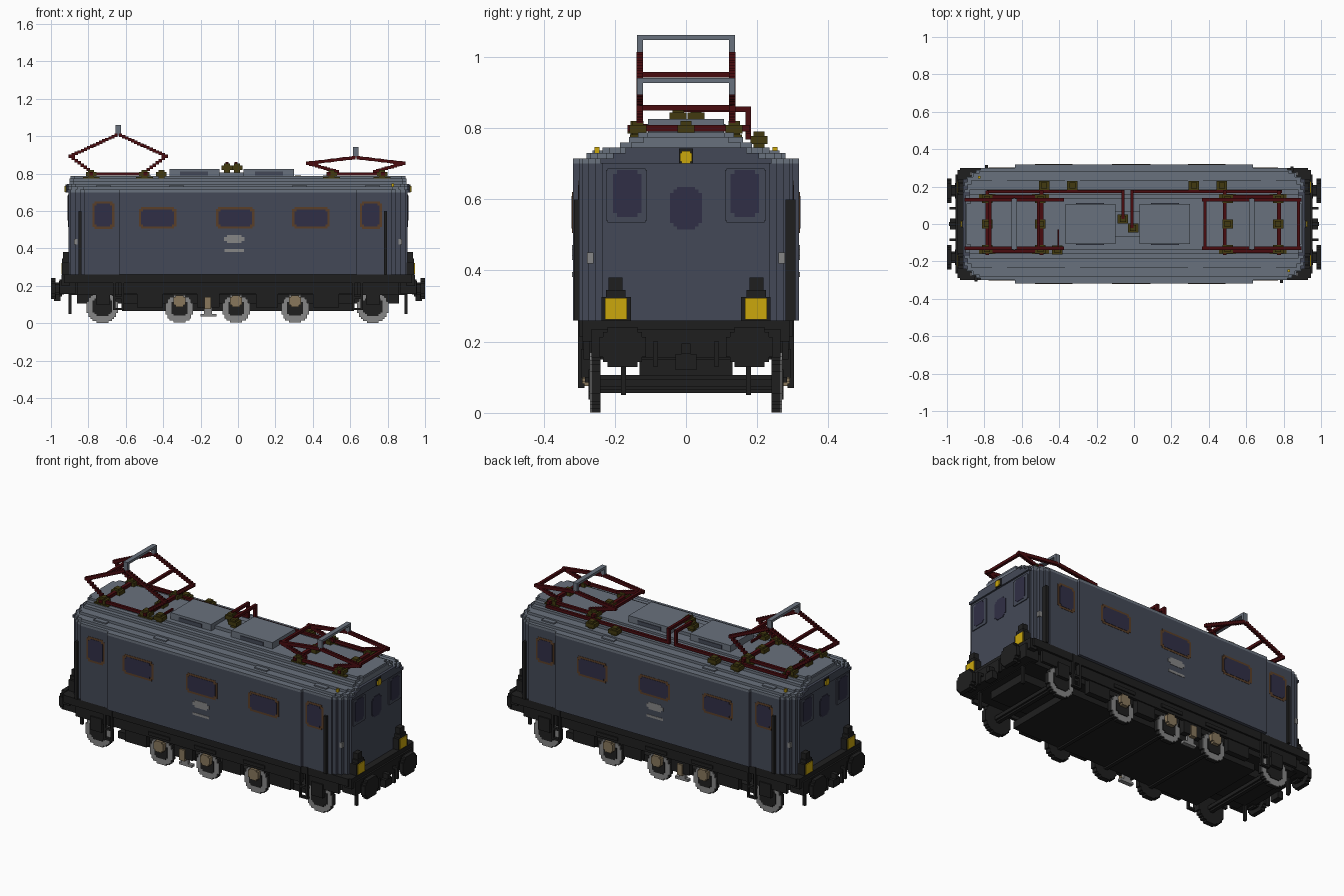
import bpy, bmesh, math

old = bpy.data.objects.get("Cube")
if old:
    bpy.data.objects.remove(old, do_unlink=True)


def material(name, r, g, b):
    lin = [((c / 255 + 0.055) / 1.055) ** 2.4 if c > 10 else c / 255 / 12.92 for c in (r, g, b)]
    m = bpy.data.materials.new(name)
    m.use_nodes = True
    m.diffuse_color = (*lin, 1)
    m.node_tree.nodes["Principled BSDF"].inputs["Base Color"].default_value = (*lin, 1)
    return m


BODY = material("slate body", 68, 73, 87)
ROOF = material("roof grey", 105, 113, 125)
BLACK = material("frame black", 31, 31, 31)
GLASS = material("window glass", 48, 47, 70)
BROWN = material("window frame brown", 90, 63, 40)
YELLOW = material("lamp yellow", 203, 167, 12)
RED = material("conductor red", 72, 11, 15)
OLIVE = material("insulator olive", 66, 58, 16)
SILVER = material("steel grey", 134, 134, 134)
TAN = material("hub tan", 136, 119, 92)


# A piece is a pair of matching rings of points, bridged and capped
def prism(poly, axis, a, b, c=(0, 0)):
    def put(p, d):
        u, v = p[0] + c[0], p[1] + c[1]
        return {"x": (d, u, v), "y": (u, d, v), "z": (u, v, d)}[axis]
    return [put(p, a) for p in poly], [put(p, b) for p in poly]


def box(x0, x1, y0, y1, z0, z1):
    return prism([(x0, y0), (x1, y0), (x1, y1), (x0, y1)], "z", z0, z1)


def stairs(q):
    """Closed stepped outline from quadrant corners (half width, half height)."""
    pts = []
    for i, (w, h) in enumerate(q):
        if i:
            pts.append((w, q[i - 1][1]))
        pts.append((w, h))
    return (pts + [(-x, y) for x, y in reversed(pts)] + [(-x, -y) for x, y in pts]
            + [(x, -y) for x, y in reversed(pts)])


def disc(r, u=0.0105):
    rows = {}
    for i in range(int(r / u + 0.5)):
        w = max(1, round(math.sqrt(max(0, r * r - ((i + 0.5) * u) ** 2)) / u)) * u
        rows[w] = (i + 1) * u
    return stairs(sorted(rows.items(), reverse=True))


def notched(w, h, n=0.011):
    return stairs([(w / 2, h / 2 - n), (w / 2 - n, h / 2)])


def flip(pieces, sx=1, sy=1):
    return [tuple([(x * sx, y * sy, z) for x, y, z in ring] for ring in p) for p in pieces]


def both_y(pieces):
    return pieces + flip(pieces, sy=-1)


def both_x(pieces):
    return pieces + flip(pieces, sx=-1)


def build(name, mat, pieces):
    bm = bmesh.new()
    for lo, hi in pieces:
        a = [bm.verts.new(p) for p in lo]
        b = [bm.verts.new(p) for p in hi]
        bm.faces.new(a[::-1])
        bm.faces.new(b)
        for i in range(len(a)):
            j = (i + 1) % len(a)
            bm.faces.new((a[i], a[j], b[j], b[i]))
    bmesh.ops.recalc_face_normals(bm, faces=bm.faces)
    me = bpy.data.meshes.new(name)
    bm.to_mesh(me)
    bm.free()
    me.materials.append(mat)
    bpy.context.collection.objects.link(bpy.data.objects.new(name, me))


# Body shell with stepped corners, and end fascias under the roof curve
plan = [(0.905, 0.235), (0.895, 0.255), (0.87, 0.275), (0.845, 0.29), (0.82, 0.30), (0.635, 0.318)]
build("body_shell", BODY, [prism(stairs(plan), "z", 0.26, 0.70)])
build("end_fascias", BODY, both_x([box(0.88, 0.915, -w, w, z, z + 0.015)
                                   for w, z in ((0.24, 0.70), (0.205, 0.715), (0.17, 0.73))]))
build("end_window_surrounds", BODY, both_x(both_y(
    [prism(notched(0.116, 0.152, 0.005), "x", 0.90, 0.91, (0.167, 0.611))])))

# Stepped roof with two raised hatches
layers = [(plan, 0.70), ([(0.905, 0.225), (0.89, 0.25), (0.86, 0.27), (0.83, 0.28)], 0.715),
          ([(0.905, 0.185), (0.89, 0.215), (0.87, 0.235)], 0.73),
          ([(0.90, 0.155), (0.88, 0.185)], 0.745), ([(0.90, 0.12), (0.88, 0.16)], 0.76),
          ([(0.895, 0.11), (0.875, 0.135)], 0.772)]
build("roof", ROOF, [prism(stairs(q), "z", z, z + 0.015) for q, z in layers])
build("roof_hatches", ROOF, [box(-0.365, -0.10, -0.107, 0.107, 0.78, 0.825),
                             box(0.03, 0.30, -0.107, 0.107, 0.78, 0.825),
                             box(-0.10, 0.03, -0.07, 0.07, 0.78, 0.805)])
build("hatch_louvres", BODY, both_y([box(x, x + 0.15, 0.107, 0.111, 0.79, 0.812)
                                     for x in (-0.31, 0.09)]))
build("gutter_tabs", ROOF, both_y([box(x - 0.04, x + 0.04, 0.23, 0.262, 0.73, 0.737)
                                   for x in (-0.72, -0.33, 0.33, 0.72)]))

# Side windows, cab door windows and end windows
side = [(-0.43, 0.200, 0.563, 0.115, 0.318), (-0.015, 0.205, 0.563, 0.115, 0.318),
        (0.39, 0.200, 0.563, 0.115, 0.318), (-0.72, 0.118, 0.578, 0.148, 0.30),
        (0.71, 0.118, 0.578, 0.148, 0.30)]
build("side_window_frames", BROWN, both_y(
    [prism(notched(w, h), "y", y - 0.003, y + 0.0015, (x, z)) for x, w, z, h, y in side]))
build("side_window_panes", GLASS, both_y(
    [prism(notched(w - 0.024, h - 0.024), "y", y - 0.003, y + 0.003, (x, z))
     for x, w, z, h, y in side]))
build("end_window_panes", GLASS, both_x(both_y(
    [prism(notched(0.08, 0.132), "x", 0.906, 0.912, (0.165, 0.616))])
    + [prism(stairs([(0.045, 0.042), (0.035, 0.052), (0.025, 0.06)]), "x", 0.90, 0.908, (0, 0.575))]))

# Side plates, corner grips and door handrails
build("side_plates", SILVER, both_y(
    [prism(stairs([(0.055, 0.01), (0.04, 0.021)]), "y", 0.315, 0.320, (-0.02, 0.45)),
     box(-0.073, 0.033, 0.315, 0.320, 0.382, 0.396)]))
build("corner_grips", SILVER, both_x(both_y([box(0.858, 0.876, 0.260, 0.278, 0.42, 0.45)])))
rail = [box(0.78, 0.797, -0.315, -0.30, 0.26, 0.60), box(-0.853, -0.838, -0.307, -0.28, 0.26, 0.60)]
build("door_handrails", BLACK, rail + flip(rail, -1, -1))

# Lamps
build("lamp_housings", BLACK, both_x(both_y(
    [box(0.90, 0.94, 0.155, 0.238, 0.255, 0.325), box(0.90, 0.942, 0.17, 0.225, 0.325, 0.345),
     box(0.90, 0.935, 0.178, 0.217, 0.345, 0.38)])
    + [box(0.90, 0.922, -0.019, 0.019, 0.70, 0.742)]))
build("lamp_lenses", YELLOW, both_x(both_y([box(0.937, 0.945, 0.166, 0.228, 0.262, 0.322)])
                                    + [prism(notched(0.034, 0.034, 0.005), "x", 0.92, 0.927, (0, 0.718))]))
marker = [box(0.82, 0.834, -0.257, -0.243, 0.715, 0.747)]
build("roof_markers", YELLOW, marker + flip(marker, -1, -1))

# Underframe: sills, inner frame, belly plate, end platforms
build("underframe", BLACK,
      [box(-0.93, 0.93, -0.30, 0.30, 0.215, 0.26), box(-0.90, 0.90, -0.24, 0.24, 0.15, 0.22),
       box(-0.62, 0.62, -0.13, 0.13, 0.10, 0.16), box(-0.62, 0.62, -0.235, 0.235, 0.065, 0.105)]
      + both_x([box(0.87, 0.955, -0.265, 0.265, 0.155, 0.235), box(0.90, 0.945, -0.29, 0.29, 0.20, 0.26),
                box(0.62, 0.86, -0.13, 0.13, 0.105, 0.16)]))
build("side_frames", BLACK, both_y(
    [box(-0.62, 0.62, 0.272, 0.29, 0.155, 0.22)]
    + [box(x - w, x + w, 0.25, 0.283, 0.085, 0.22)
       for x, w in ((-0.47, 0.07), (-0.16, 0.06), (0.155, 0.06), (0.47, 0.07))]
    + [box(x - 0.07, x + 0.07, 0.272, 0.297, 0.17, 0.19) for x in (-0.31, -0.01, 0.31)]
    + both_x([box(0.64, 0.86, 0.27, 0.288, 0.15, 0.22), box(0.685, 0.76, 0.27, 0.295, 0.10, 0.18)])))
build("step_ladders", BLACK, both_x(both_y(
    [box(x, x + 0.012, 0.29, 0.303, 0.07, 0.26) for x in (0.61, 0.655)]
    + [box(0.61, 0.667, 0.285, 0.303, z, z + 0.012) for z in (0.07, 0.13)])))

# Wheels: black tread, steel face ring, dark centre, tan hub
wheels = [(-0.725, 0.085), (-0.313, 0.077), (-0.01, 0.077), (0.305, 0.077), (0.72, 0.085)]
build("wheel_treads", BLACK, both_y(
    [prism(disc(r), "y", 0.24, 0.266, (x, r)) for x, r in wheels]))
build("wheel_rims", SILVER, both_y(
    [prism(disc(r), "y", 0.266, 0.270, (x, r)) for x, r in wheels]))
build("wheel_centres", BLACK, both_y(
    [prism(disc(r - 0.03), "y", 0.266, 0.274, (x, r + 0.005)) for x, r in wheels]))
build("wheel_hubs", TAN, both_y(
    [prism(disc(0.032), "y", 0.27, 0.296, (x, 0.118)) for x, r in wheels[1:4]]
    + [box(-0.18, -0.145, 0.27, 0.293, 0.075, 0.14)]))
build("sanding_gear", SILVER, both_y([box(-0.20, -0.115, 0.242, 0.267, 0.035, 0.05),
                                      box(-0.182, -0.14, 0.247, 0.267, 0.05, 0.085)]))
build("axles", BLACK, [prism(disc(0.022), "y", -0.25, 0.25, (x, r)) for x, r in wheels])

# Buffers, coupling and hanging hoses
build("buffers", BLACK, both_x(both_y(
    [prism(disc(0.032), "x", 0.93, 0.975, (0.178, 0.185)),
     prism(disc(0.045), "x", 0.94, 0.958, (0.178, 0.185)),
     prism(stairs([(0.065, 0.028), (0.055, 0.042), (0.042, 0.056)]), "x", 0.975, 1.0, (0.178, 0.185))])))
build("couplings", BLACK, both_x(
    [box(0.93, 0.99, -0.012, 0.012, 0.165, 0.195), box(0.95, 0.985, -0.03, 0.03, 0.12, 0.165)]
    + both_y([box(0.89, 0.905, 0.168, 0.182, 0.05, 0.16), box(0.93, 0.985, 0.078, 0.092, 0.185, 0.20),
              box(0.972, 0.987, 0.078, 0.092, 0.13, 0.20)])))

# Roof insulators: post with two wider discs
posts = [(x, y, 0.75, 0.82) for x in (-0.785, -0.50, 0.50, 0.77) for y in (-0.135, 0.135)]
posts += [(x, 0.205, 0.735, 0.79) for x in (-0.48, -0.33, 0.32, 0.47)]
posts += [(x, 0, 0.775, 0.82) for x in (-0.785, -0.50, 0.50, 0.77)]
posts += [(-0.41, -0.14, 0.75, 0.82), (-0.06, 0.028, 0.79, 0.855), (-0.005, -0.022, 0.79, 0.855)]
build("insulators", OLIVE,
      [box(x - 0.016, x + 0.016, y - 0.016, y + 0.016, a, b) for x, y, a, b in posts]
      + [box(x - 0.028, x + 0.028, y - 0.024, y + 0.024, b - 0.035, b - 0.012) for x, y, a, b in posts]
      + [box(x - 0.045, x + 0.045, y - 0.022, y + 0.022, 0.765, 0.782) for x, y, a, b in posts[:8]])

# Roof conductors running to the middle
build("bus_bars", RED, [box(-0.785, -0.05, 0.167, 0.183, 0.768, 0.784),
                        box(-0.066, -0.05, 0.028, 0.183, 0.845, 0.861),
                        box(-0.066, -0.05, 0.167, 0.183, 0.768, 0.861),
                        box(-0.018, 0.79, 0.167, 0.183, 0.768, 0.784),
                        box(-0.018, -0.002, -0.022, 0.183, 0.845, 0.861),
                        box(-0.018, -0.002, 0.167, 0.183, 0.768, 0.861),
                        box(-0.41, -0.40, -0.14, -0.03, 0.80, 0.812)])


def arm(x0, z0, x1, z1, y, t=0.009):
    n = math.ceil(abs(x1 - x0) / 0.0165)
    out = []
    for i in range(n + 1):
        x, z = x0 + (x1 - x0) * i / n, z0 + (z1 - z0) * i / n
        out.append(box(x - t, x + t, y - t, y + t, z - t, z + t))
    return out


# Pantographs: base frame, stepped folding arms, cross bars and collector head
def pantograph(name, c, base, knee_z, top, bar_x, bar_z):
    parts = [box(c - 0.15, c + 0.15, s * 0.148 - 0.008, s * 0.148 + 0.008, 0.79, 0.806) for s in (-1, 1)]
    for s in (-1, 1):
        parts += [box(c + s * 0.145 - 0.01, c + s * 0.145 + 0.01, -0.165, 0.18, 0.79, 0.808),
                  box(c + s * bar_x - 0.008, c + s * bar_x + 0.008, -0.13, 0.13, bar_z - 0.008, bar_z + 0.008)]
        for y in (-0.13, 0.13):
            parts += arm(c + s * base, 0.81, c + s * 0.257, knee_z, y)
            parts += arm(c + s * 0.257, knee_z, c + s * 0.012, top, y)
    build(name + "_arms", RED, parts)
    build(name + "_head", ROOF, [box(c - 0.014, c + 0.014, -0.137, 0.137, top + 0.042, top + 0.056)]
          + both_y([box(c - 0.014, c + 0.014, 0.121, 0.137, top, top + 0.045)]))


pantograph("raised_pantograph", -0.64, 0.145, 0.893, 1.005, 0.13, 0.95)
pantograph("lowered_pantograph", 0.63, 0.10, 0.855, 0.885, 0.25, 0.857)
